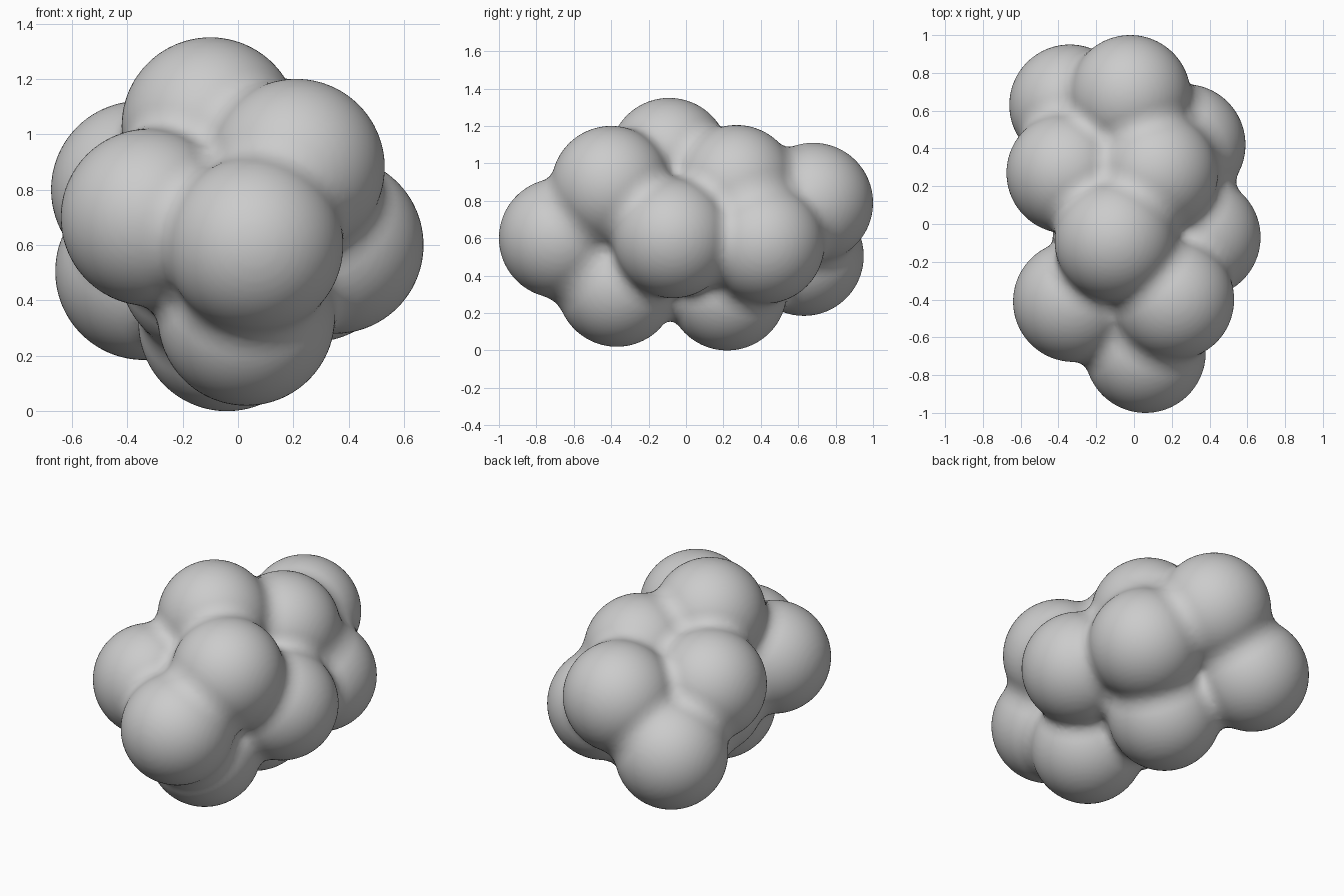
import bpy, bmesh
from mathutils import Vector, Matrix

if "Cube" in bpy.data.objects:
    bpy.data.objects.remove(bpy.data.objects["Cube"])

R = 0.32        # radius of every ball
BLEND = 0.09    # width of the soft fillet where balls meet

# Ball centres
BALLS = [Vector(c) for c in (
    (0.06, -0.68, 0.60), (-0.32, -0.41, 0.70), (0.21, -0.40, 0.88),
    (-0.10, -0.09, 1.03), (0.35, -0.07, 0.60), (0.03, -0.37, 0.34),
    (-0.04, 0.22, 0.32), (-0.34, 0.63, 0.505), (-0.355, 0.27, 0.80),
    (-0.02, 0.68, 0.79), (0.27, 0.42, 0.57), (0.125, 0.27, 0.885),
    (-0.11, -0.06, 0.52),
)]


def field(p):
    """Signed distance to the softly blended cluster."""
    ds = sorted((p - c).length - R for c in BALLS)[:4]
    d = ds[0]
    for e in ds[1:]:
        h = max(BLEND - abs(d - e), 0.0) / BLEND
        d = min(d, e) - h * h * BLEND * 0.25
    return d


def settle(p):
    """Move a point onto the blended surface."""
    eps = 0.002
    for _ in range(4):
        d = field(p)
        if abs(d) < 0.0008:
            break
        g = Vector([field(p + a) - d for a in
                    (Vector((eps, 0, 0)), Vector((0, eps, 0)), Vector((0, 0, eps)))]) / eps
        step = g * (d / max(g.length_squared, 0.25))
        if step.length > 0.04:
            step *= 0.04 / step.length
        p = p - step
    return p


# Overlapping balls, slightly enlarged so near neighbours fuse
bm = bmesh.new()
for c in BALLS:
    bmesh.ops.create_uvsphere(bm, u_segments=64, v_segments=32, radius=R + 0.012,
                              matrix=Matrix.Translation(c))
mesh = bpy.data.meshes.new("ball_cluster")
bm.to_mesh(mesh)
bm.free()
cluster = bpy.data.objects.new("ball_cluster", mesh)
bpy.context.collection.objects.link(cluster)
bpy.context.view_layer.objects.active = cluster
cluster.select_set(True)

# Fuse into one skin
fuse = cluster.modifiers.new("fuse", 'REMESH')
fuse.mode = 'VOXEL'
fuse.voxel_size = 0.02
bpy.ops.object.modifier_apply(modifier=fuse.name)

# Fit the skin to the round balls and soft valleys
for v in cluster.data.vertices:
    v.co = settle(v.co.copy())
bpy.ops.object.shade_smooth()
